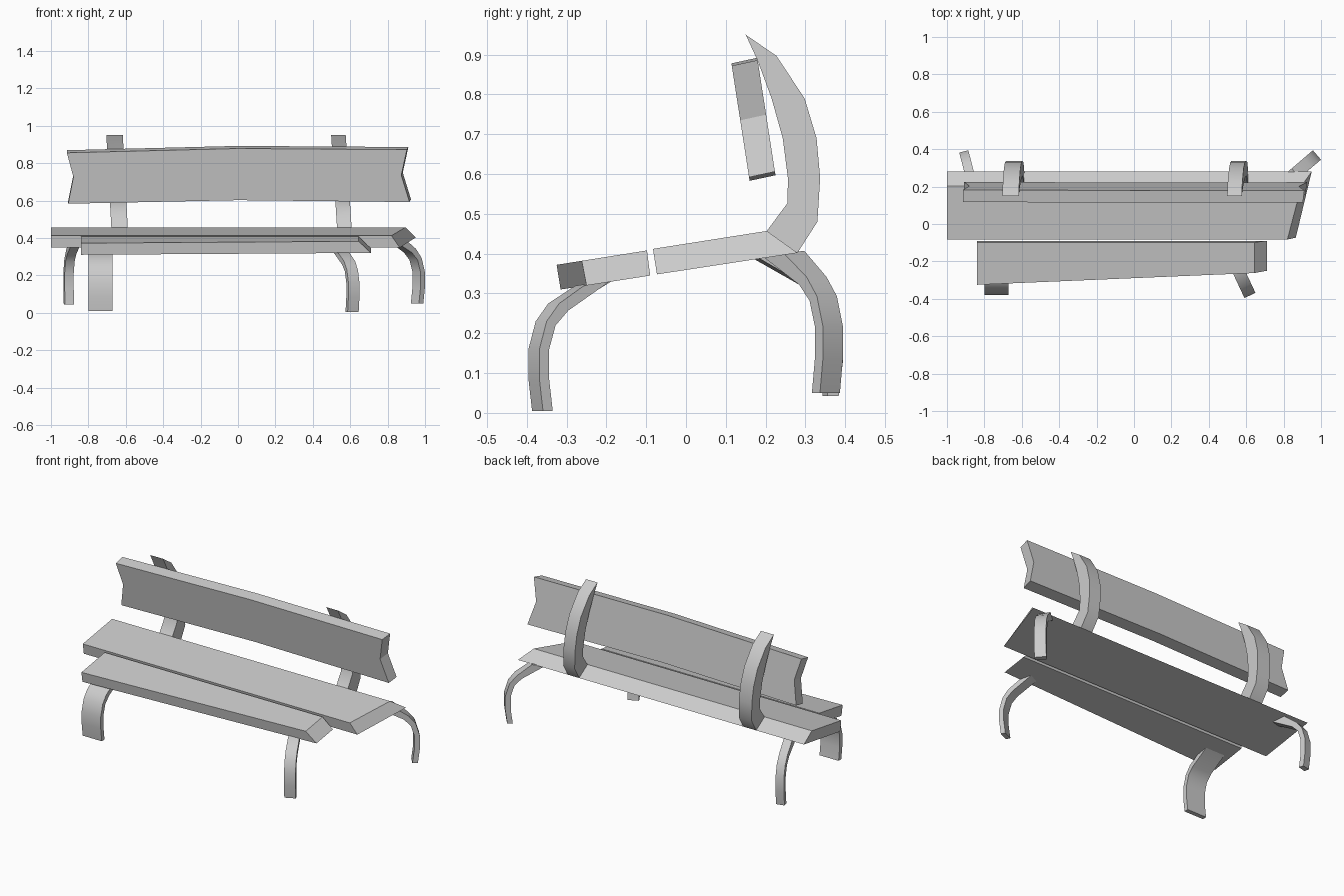
import bpy, bmesh, math
from mathutils import Vector

cube = bpy.data.objects.get("Cube")
if cube:
    bpy.data.objects.remove(cube, do_unlink=True)

grey = bpy.data.materials.new("plain_grey")
grey.use_nodes = True
GREY = (0.6, 0.6, 0.6, 1.0)
grey.diffuse_color = GREY
grey.node_tree.nodes["Principled BSDF"].inputs["Base Color"].default_value = GREY


def loft(name, rings, smooth=False):
    """Skin a row of rings and close both ends with quads."""
    bm = bmesh.new()
    rows = [[bm.verts.new(p) for p in ring] for ring in rings]
    n = len(rows[0])
    for a, b in zip(rows, rows[1:]):
        for i in range(n):
            j = (i + 1) % n
            bm.faces.new((a[i], a[j], b[j], b[i]))
    for row in (rows[0], rows[-1]):
        for i in range(n // 2 - 1):
            bm.faces.new((row[i], row[i + 1], row[n - 2 - i], row[n - 1 - i]))
    bmesh.ops.remove_doubles(bm, verts=bm.verts, dist=0.0005)
    bmesh.ops.recalc_face_normals(bm, faces=bm.faces)
    mesh = bpy.data.meshes.new(name)
    bm.to_mesh(mesh)
    bm.free()
    if smooth:
        mesh.shade_smooth()
        mesh.set_sharp_from_angle(angle=math.radians(38))
    mesh.materials.append(grey)
    obj = bpy.data.objects.new(name, mesh)
    bpy.context.collection.objects.link(obj)
    return obj


# Seat planks: square left ends, slanted right ends
loft("rear_seat_plank", [
    [(-1, -0.083, 0.412), (-1, 0.203, 0.457), (-1, 0.28, 0.402), (-1, -0.073, 0.348)],
    [(0.82, -0.083, 0.412), (0.895, 0.203, 0.457), (0.95, 0.28, 0.402), (0.865, -0.073, 0.348)],
])
loft("front_seat_plank", [
    [(-0.84, -0.325, 0.372), (-0.84, -0.098, 0.408), (-0.84, -0.09, 0.345), (-0.84, -0.315, 0.31)],
    [(0.645, -0.262, 0.382), (0.645, -0.098, 0.408), (0.71, -0.09, 0.345), (0.71, -0.25, 0.32)],
])


# Backrest: leaning board, slightly arched, with notched ends
def board_ring(points, shift):
    front = [Vector((x, 0.115 + (0.872 - z) * 0.155, z)) for x, z in points]
    back = [p + Vector((shift, 0.065, 0.014)) for p in front]
    return front + back[::-1]


loft("backrest", [
    board_ring([(-0.915, 0.855), (-0.88, 0.725), (-0.908, 0.583)], 0),
    board_ring([(0, 0.878), (0, 0.74), (0, 0.602)], 0),
    board_ring([(0.903, 0.872), (0.873, 0.735), (0.917, 0.592)], 0.008),
])

# Back supports: curved tapering uprights, (outer y, z), (inner y, z)
SUPPORT = [
    ((0.28, 0.402), (0.203, 0.457)), ((0.33, 0.48), (0.255, 0.527)),
    ((0.337, 0.59), (0.256, 0.59)), ((0.328, 0.69), (0.243, 0.69)),
    ((0.298, 0.79), (0.215, 0.79)), ((0.227, 0.897), (0.18, 0.885)),
    ((0.15, 0.95), (0.15, 0.95)),
]


def support(name, x_base, x_top, width):
    def at(y, z, side):
        t = (z - 0.43) / 0.52
        return (x_base + (x_top - x_base) * t + side * width / 2, y, z)
    loft(name, [[at(*o, -1), at(*o, 1), at(*i, 1), at(*i, -1)] for o, i in SUPPORT], True)


support("right_back_support", -0.632, -0.66, 0.088)
support("left_back_support", 0.57, 0.537, 0.078)

# Legs: bent flat bars, (outer reach, height), (inner reach, height)
LEG = [
    ((-0.01, 0), (-0.037, 0)), ((0, 0.08), (-0.027, 0.08)),
    ((0, 0.155), (-0.027, 0.155)), ((-0.02, 0.225), (-0.045, 0.215)),
    ((-0.055, 0.27), (-0.08, 0.252)), ((-0.13, 0.317), (-0.2, 0.322)),
]


def leg(name, foot, direction, width, reach=1.0, rise=1.0):
    out = Vector((*direction, 0)).normalized()
    side = Vector((-out.y, out.x, 0)) * width / 2
    base = Vector(foot)
    rings = []
    for k, pair in enumerate(LEG):
        o, i = [base + out * r * reach + Vector((0, 0, z * rise)) for r, z in pair]
        ring = [o - side, o + side, i + side, i - side]
        if k == len(LEG) - 1:  # seat the top against the sloping underside
            for p in ring:
                p.z = 0.362 + 0.153 * p.y
        rings.append(ring)
    loft(name, rings, True)


leg("front_right_leg", (-0.735, -0.38, 0.01), (0, -1), 0.13)
leg("front_left_leg", (0.62, -0.382, 0.005), (0.42, -0.9), 0.065)
leg("rear_right_leg", (-0.91, 0.388, 0.043), (-0.25, 0.97), 0.05, 1.1, 1.08)
leg("rear_left_leg", (0.978, 0.369, 0.05), (0.76, 0.65), 0.066, 1.15, 1.08)
